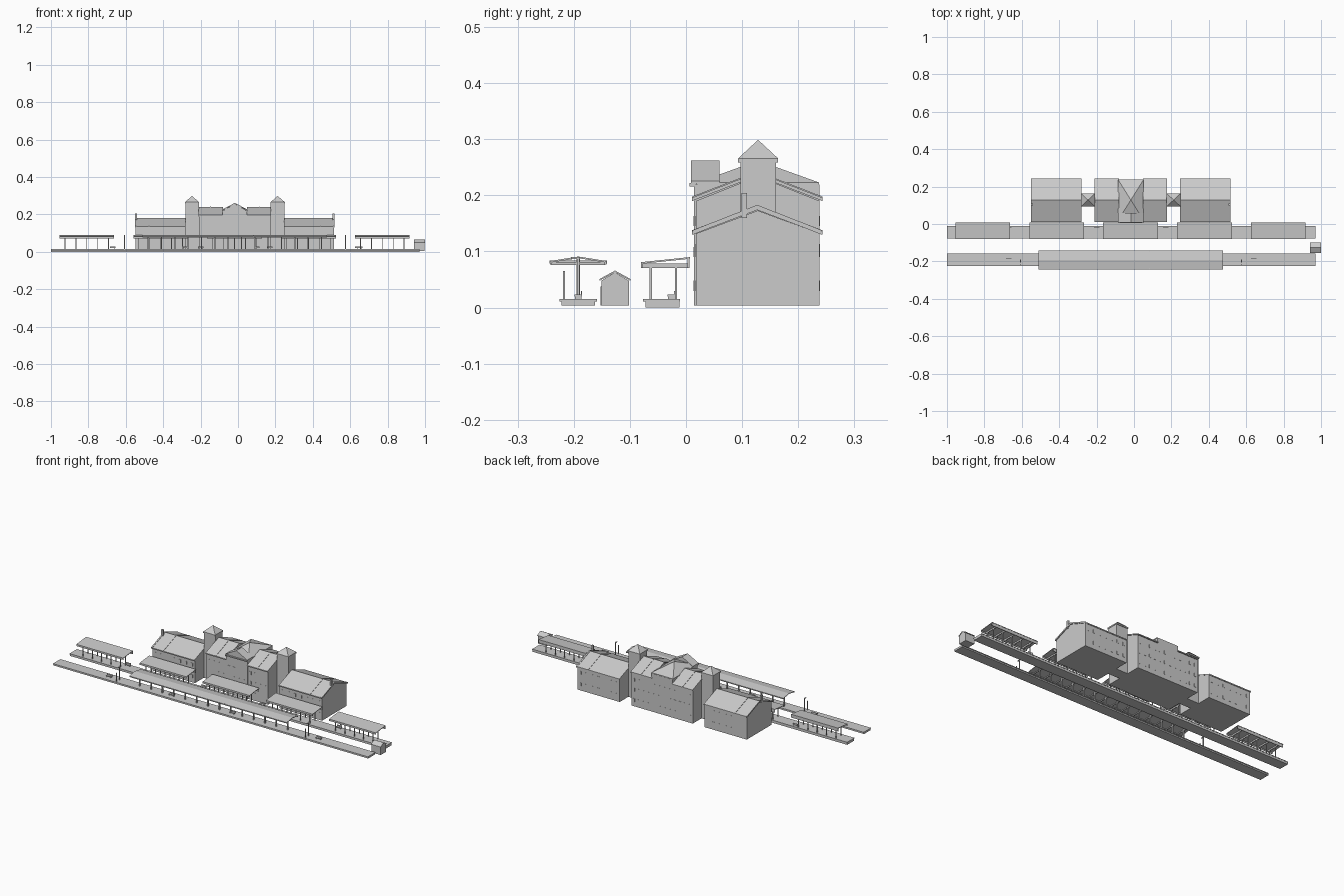
import bpy
import bmesh
from mathutils import Vector

cube = bpy.data.objects.get("Cube")
if cube:
    bpy.data.objects.remove(cube, do_unlink=True)

grey = bpy.data.materials.new("light_grey")
grey.use_nodes = True
grey.diffuse_color = (0.6, 0.6, 0.6, 1)
grey.node_tree.nodes["Principled BSDF"].inputs["Base Color"].default_value = (0.6, 0.6, 0.6, 1)


def finish(name, bm):
    bmesh.ops.recalc_face_normals(bm, faces=bm.faces)
    mesh = bpy.data.meshes.new(name)
    bm.to_mesh(mesh)
    bm.free()
    mesh.materials.append(grey)
    obj = bpy.data.objects.new(name, mesh)
    bpy.context.scene.collection.objects.link(obj)
    return obj


def add_box(bm, x, y, z):
    """Box from (low, high) ranges."""
    verts = bmesh.ops.create_cube(bm, size=1)["verts"]
    for v in verts:
        v.co = Vector([(r[0] + r[1]) / 2 + c * (r[1] - r[0]) for c, r in zip(v.co, (x, y, z))])


def boxes(name, *ranges):
    bm = bmesh.new()
    for r in ranges:
        add_box(bm, *r)
    return finish(name, bm)


def prism(name, profile, low, high, axis="x"):
    """Extrude a (horizontal, z) profile along x or y."""
    bm = bmesh.new()
    def place(t, p):
        return (t, p[0], p[1]) if axis == "x" else (p[0], t, p[1])
    face = bm.faces.new([bm.verts.new(place(low, p)) for p in profile])
    new = bmesh.ops.extrude_face_region(bm, geom=[face])["geom"]
    step = place(high - low, (0, 0))
    bmesh.ops.translate(bm, vec=step, verts=[g for g in new if isinstance(g, bmesh.types.BMVert)])
    return finish(name, bm)


def gable(a, b, base, eave, ridge):
    return [(a, base), (b, base), (b, eave), ((a + b) / 2, ridge), (a, eave)]


def chevron(a, b, eave, ridge, t):
    m = (a + b) / 2
    return [(a, eave - t), (m, ridge - t), (b, eave - t), (b, eave), (m, ridge), (a, eave)]


def pyramid(name, x, y, base, eave, top):
    bm = bmesh.new()
    ring = []
    for z in (base, eave):
        ring.append([bm.verts.new((px, py, z)) for px, py in
                     ((x[0], y[0]), (x[1], y[0]), (x[1], y[1]), (x[0], y[1]))])
    apex = bm.verts.new((sum(x) / 2, sum(y) / 2, top))
    bm.faces.new(ring[0])
    for i in range(4):
        j = (i + 1) % 4
        bm.faces.new((ring[0][i], ring[0][j], ring[1][j], ring[1][i]))
        bm.faces.new((ring[1][i], ring[1][j], apex))
    return finish(name, bm)


FLOOR = 0.004
MID = -0.017          # centre line of the building
WALL = (0.018, 0.238)  # front and back of the walls


def windows(name, x, zs, count, front=WALL[0], back=WALL[1], height=0.018):
    """Thin window plates on the front and back walls."""
    bm = bmesh.new()
    step = (x[1] - x[0]) / count
    for z in zs:
        for i in range(count):
            c = x[0] + (i + 0.5) * step
            for y in (front, back):
                add_box(bm, (c - 0.006, c + 0.006), (y - 0.001, y + 0.001), (z, z + height))
    return finish(name, bm)


for side, label in ((-1, "right"), (1, "left")):
    def span(a, b):
        return tuple(sorted((MID + side * a, MID + side * b)))

    # Outer wing with pitched roof, raised end gable and chimney
    wing = span(0.265, 0.53)
    prism(label + "_wing_walls", gable(*WALL, FLOOR, 0.132, 0.173), *wing)
    prism(label + "_wing_roof", chevron(0.011, 0.243, 0.136, 0.18, 0.006), *span(0.264, 0.533))
    prism(label + "_end_coping", chevron(0.012, 0.242, 0.138, 0.183, 0.008), *span(0.526, 0.534))
    prism(label + "_roof_rib", chevron(0.011, 0.243, 0.138, 0.182, 0.004), *span(0.457, 0.461))
    boxes(label + "_chimney", (span(0.522, 0.533), (0.099, 0.109), (0.16, 0.204)))
    windows(label + "_wing_windows", wing, (0.03, 0.095), 7)

    # Taller inner block
    block = span(0.066, 0.192)
    prism(label + "_block_walls", gable(*WALL, FLOOR, 0.19, 0.234), *block)
    prism(label + "_block_roof", chevron(0.011, 0.243, 0.196, 0.241, 0.006), *span(0.064, 0.194))
    prism(label + "_block_rib", chevron(0.011, 0.243, 0.198, 0.243, 0.004), *span(0.128, 0.132))
    windows(label + "_block_windows", block, (0.03, 0.09, 0.145), 4)

    # Stair tower in the recess between wing and block
    boxes(label + "_tower", (span(0.192, 0.265), (0.097, 0.16), (FLOOR, 0.262)))
    pyramid(label + "_tower_roof", span(0.191, 0.267), (0.093, 0.164), 0.259, 0.266, 0.299)

# Central hall with pyramid roof and front pediment
hall = (MID - 0.066, MID + 0.066)
boxes("hall_walls", (hall, (0.014, WALL[1]), (FLOOR, 0.219)))
pyramid("hall_roof", (MID - 0.068, MID + 0.068), (0.02, 0.237), 0.219, 0.223, 0.262)
prism("hall_pediment", gable(MID - 0.055, MID + 0.055, 0.216, 0.226, 0.256), 0.013, 0.058, "y")
prism("pediment_roof", chevron(MID - 0.068, MID + 0.068, 0.226, 0.262, 0.006), 0.009, 0.06, "y")
boxes("hall_cornice", ((MID - 0.068, MID + 0.068), (0.006, 0.018), (0.216, 0.222)))
windows("hall_windows", hall, (0.03, 0.09, 0.145), 4, front=0.014)

# Platforms
boxes("rear_platform", ((-1, 0.97), (-0.072, -0.012), (0, 0.011)),
      ((-1, 0.97), (-0.077, -0.011), (0.011, 0.015)))
boxes("front_platform", ((-1, 0.97), (-0.222, -0.162), (FLOOR, 0.011)),
      ((-1, 0.97), (-0.225, -0.159), (0.011, 0.015)))

# Five lean-to canopies on the rear platform
for n in range(5):
    x0 = -0.955 + n * 0.395
    x1 = x0 + 0.293
    prism("rear_canopy_roof_%d" % n,
          [(-0.08, 0.078), (0.007, 0.087), (0.007, 0.09), (-0.08, 0.081)], x0, x1)
    bm = bmesh.new()
    add_box(bm, (x0, x1), (-0.08, -0.077), (0.071, 0.08))
    add_box(bm, (x0, x1), (0.003, 0.006), (0.071, 0.088))
    for i in range(5):
        c = x0 + 0.03 + i * (x1 - x0 - 0.06) / 4
        add_box(bm, (c - 0.002, c + 0.002), (-0.08, 0.006), (0.071, 0.079))
        for y in (-0.063, -0.018):
            add_box(bm, (c - 0.002, c + 0.002), (y - 0.002, y + 0.002), (0.013, 0.074))
    finish("rear_canopy_frame_%d" % n, bm)

# Long winged canopy on the front platform
prism("front_canopy_roof", chevron(-0.243, -0.141, 0.083, 0.091, 0.003), -0.51, 0.475)
boxes("front_canopy_ridge_joint", ((0.081, 0.085), (-0.243, -0.141), (0.079, 0.084)))
bm = bmesh.new()
for y in (-0.242, -0.145):
    add_box(bm, (-0.51, 0.475), (y, y + 0.003), (0.077, 0.082))
for i in range(14):
    c = -0.48 + i * 0.0712
    add_box(bm, (c - 0.003, c + 0.003), (-0.195, -0.189), (0.013, 0.087))
    add_box(bm, (c - 0.002, c + 0.002), (-0.24, -0.144), (0.076, 0.081))
finish("front_canopy_frame", bm)

# Benches
def bench(name, x, y):
    boxes(name, ((x - 0.015, x + 0.015), (y - 0.007, y + 0.007), (0.02, 0.023)),
          ((x - 0.015, x + 0.015), (y + 0.005, y + 0.007), (0.023, 0.03)),
          *[((x + s - 0.001, x + s + 0.001), (y - 0.006, y + 0.006), (0.014, 0.021))
            for s in (-0.012, 0.012)])

for n, x in enumerate((-0.67, -0.2, 0.17, 0.65)):
    bench("rear_bench_%d" % n, x, -0.026)
for n, x in enumerate((-0.67, -0.28, 0.1, 0.64)):
    bench("front_bench_%d" % n, x, -0.192)

# Lamp posts and sign posts
for n, x in enumerate((-0.607, 0.575)):
    boxes("lamp_post_%d" % n, ((x - 0.002, x + 0.002), (-0.194, -0.19), (0.013, 0.09)),
          ((x - 0.003, x + 0.003), (-0.205, -0.19), (0.087, 0.09)))
    boxes("sign_post_%d" % n, ((x - 0.002, x + 0.002), (-0.219, -0.216), (0.013, 0.065)))

# Small hut at the end of the tracks
prism("hut_walls", gable(-0.151, -0.102, FLOOR, 0.048, 0.063), 0.942, 0.998)
prism("hut_roof", chevron(-0.154, -0.099, 0.051, 0.066, 0.003), 0.94, 1.0)
boxes("hut_door", ((0.96, 0.975), (-0.152, -0.15), (FLOOR, 0.038)))
